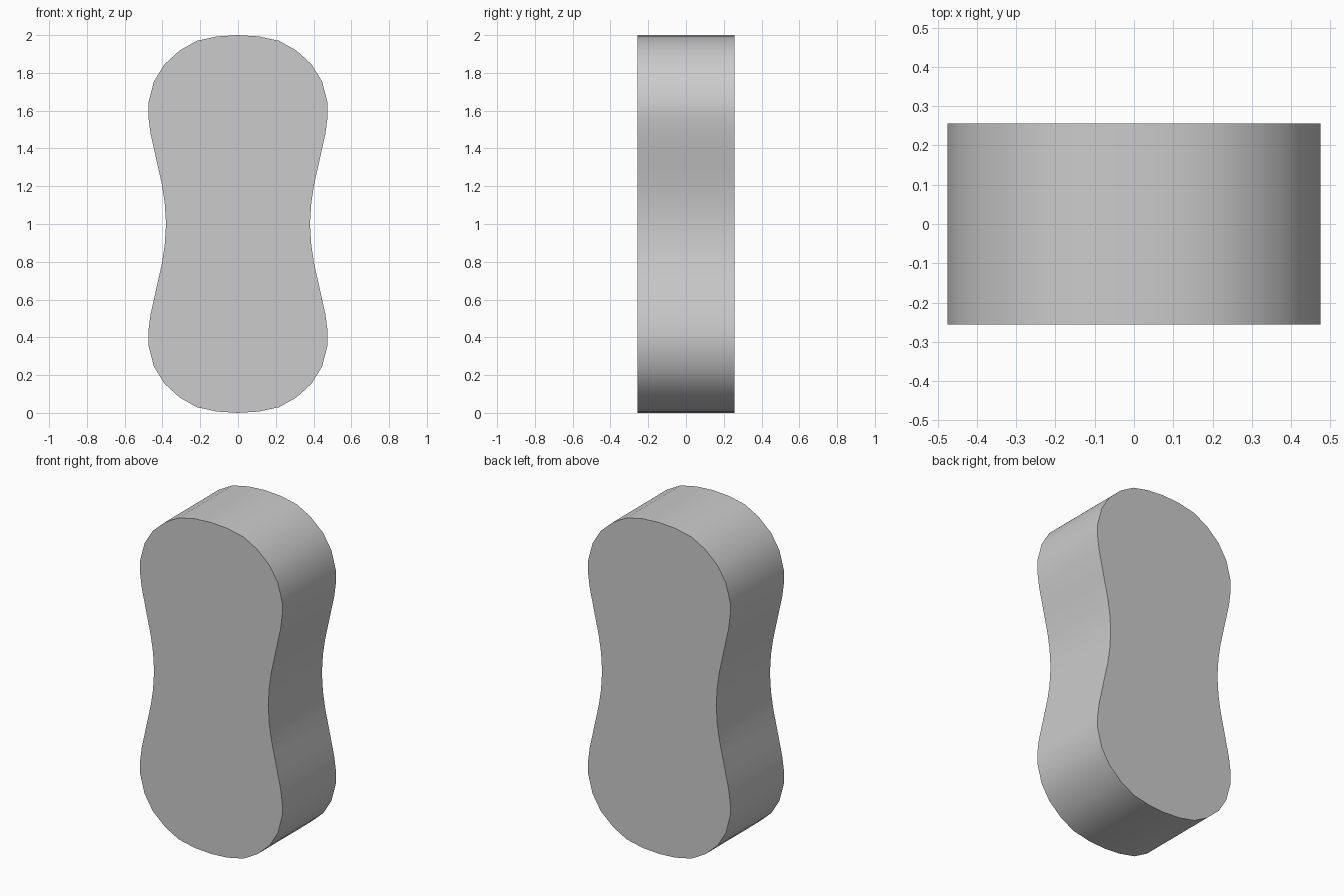
import bpy, bmesh

if "Cube" in bpy.data.objects:
    bpy.data.objects.remove(bpy.data.objects["Cube"])

# Upper right quarter of the waisted outline, from crown to waist (x, z above the middle)
QUARTER = [(0, 1), (0.11, 0.993), (0.217, 0.97), (0.307, 0.92), (0.39, 0.845),
           (0.445, 0.755), (0.475, 0.64), (0.475, 0.57), (0.463, 0.48),
           (0.443, 0.39), (0.422, 0.295), (0.402, 0.205), (0.388, 0.11), (0.381, 0)]
HALF_DEPTH = 0.256

# Mirror the quarter into a closed outline
right = QUARTER + [(x, -z) for x, z in QUARTER[-2::-1]]
outline = right + [(-x, z) for x, z in right[-2:0:-1]]

# Extrude the outline from front to back
bm = bmesh.new()
front = bm.faces.new([bm.verts.new((x, -HALF_DEPTH, z + 1)) for x, z in outline])
grown = bmesh.ops.extrude_face_region(bm, geom=[front], use_keep_orig=True)
back = [v for v in grown["geom"] if isinstance(v, bmesh.types.BMVert)]
bmesh.ops.translate(bm, verts=back, vec=(0, 2 * HALF_DEPTH, 0))
bmesh.ops.recalc_face_normals(bm, faces=bm.faces)
mesh = bpy.data.meshes.new("waisted_block")
bm.to_mesh(mesh)
bm.free()

block = bpy.data.objects.new("waisted_block", mesh)
bpy.context.collection.objects.link(block)

# Plain grey finish
grey = bpy.data.materials.new("plain_grey")
grey.diffuse_color = (0.6, 0.6, 0.6, 1)
grey.use_nodes = True
grey.node_tree.nodes["Principled BSDF"].inputs["Base Color"].default_value = grey.diffuse_color
mesh.materials.append(grey)

# Smooth rim with sharp front and back edges
bpy.context.view_layer.objects.active = block
block.select_set(True)
bpy.ops.object.shade_smooth_by_angle(angle=0.7)
